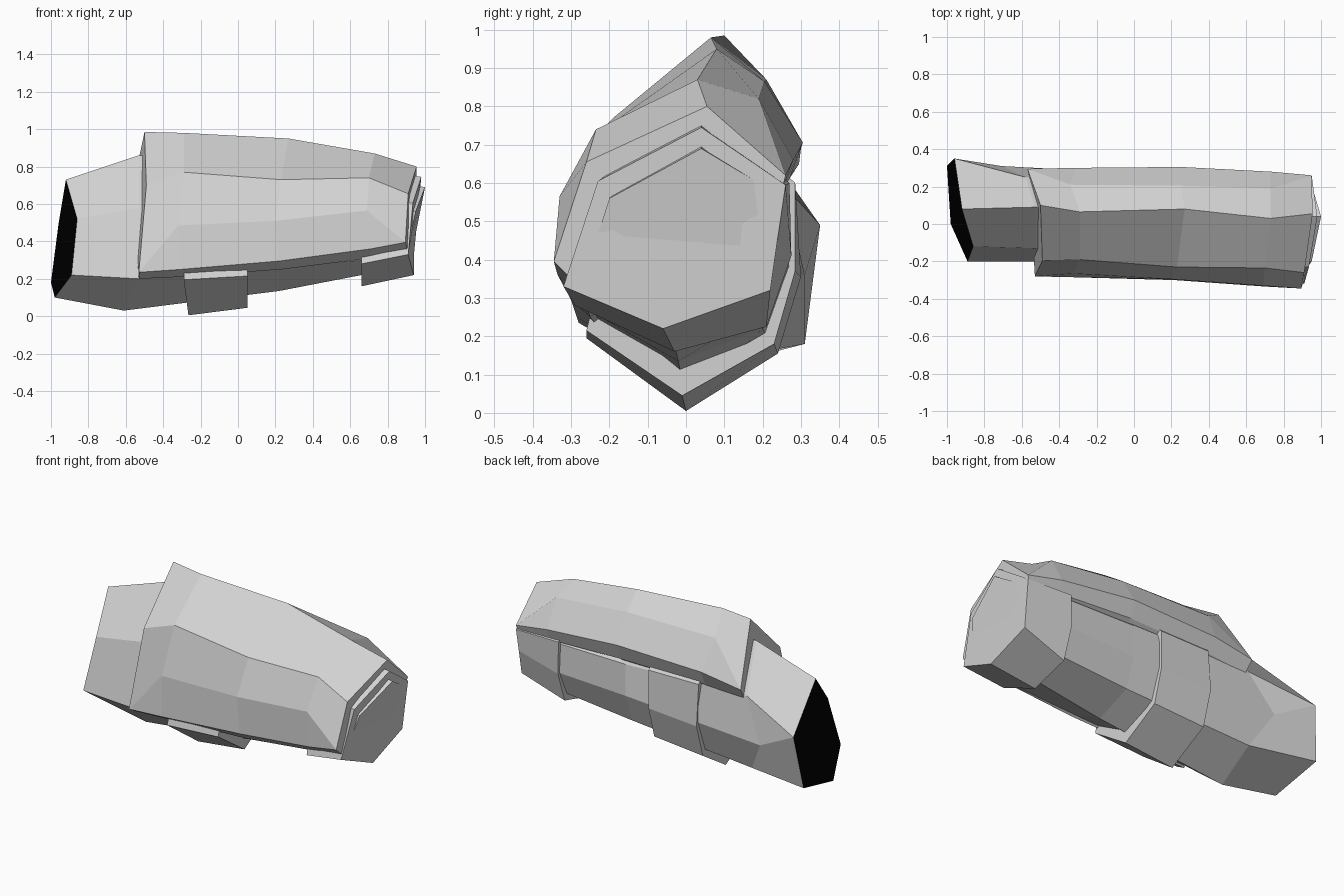
import bpy, bmesh

cube = bpy.data.objects.get("Cube")
if cube:
    bpy.data.objects.remove(cube, do_unlink=True)


def material(name, color):
    mat = bpy.data.materials.new(name)
    mat.use_nodes = True
    mat.diffuse_color = color
    mat.node_tree.nodes["Principled BSDF"].inputs["Base Color"].default_value = color
    return mat


GREY = material("light grey", (0.65, 0.65, 0.65, 1))
BLACK = material("black", (0.0, 0.0, 0.0, 1))


def loft(name, rails, black_start=False):
    """Skin lengthwise rails (one per corner of the section) and cap both ends."""
    bm = bmesh.new()
    grid = [[bm.verts.new(p) for p in rail] for rail in rails]
    n, stations = len(grid), len(grid[0])
    for i in range(n):
        a, b = grid[i], grid[(i + 1) % n]
        for j in range(stations - 1):
            bm.faces.new((a[j], a[j + 1], b[j + 1], b[j]))
    start = bm.faces.new([rail[0] for rail in grid])
    bm.faces.new([rail[-1] for rail in reversed(grid)])
    if black_start:
        start.material_index = 1
    # Rails that meet at a corner share one vertex there
    bmesh.ops.remove_doubles(bm, verts=bm.verts, dist=0.001)
    bmesh.ops.recalc_face_normals(bm, faces=bm.faces)
    mesh = bpy.data.meshes.new(name)
    bm.to_mesh(mesh)
    bm.free()
    mesh.materials.append(GREY)
    if black_start:
        mesh.materials.append(BLACK)
    obj = bpy.data.objects.new(name, mesh)
    bpy.context.collection.objects.link(obj)
    return obj


# Inner forearm, with a dark elbow opening at its -x end
loft("forearm", [
    [(-.92, .08, .73), (-.53, .09, .86), (.22, .06, .80), (.66, .04, .75), (1.0, .04, .69)],      # top
    [(-.86, -.12, .52), (-.53, -.13, .58), (.22, -.17, .58), (.66, -.18, .60), (.95, -.20, .56)],  # front upper
    [(-.89, -.20, .22), (-.53, -.20, .20), (.22, -.24, .26), (.66, -.26, .30), (.90, -.27, .34)],  # front lower
    [(-.98, .00, .10), (-.61, .00, .03), (.22, -.02, .135), (.66, -.04, .22), (.93, -.06, .26)],   # bottom
    [(-1.0, .31, .18), (-.60, .23, .165), (.22, .20, .22), (.66, .19, .26), (.93, .18, .34)],      # back lower
    [(-.96, .35, .49), (-.71, .31, .36), (.22, .26, .39), (.66, .26, .41), (.94, .23, .47)],       # back middle
    [(-.96, .35, .49), (-.58, .25, .60), (.22, .26, .58), (.66, .25, .58), (.94, .24, .57)],       # back upper
], black_start=True)

# Armour shell over the top and front
loft("armour_shell", [
    [(-.53, -.22, .20), (-.31, -.22, .21), (.23, -.25, .25), (.71, -.27, .31), (.91, -.29, .34)],      # front lip
    [(-.53, -.28, .235), (-.31, -.285, .25), (.22, -.30, .295), (.71, -.335, .36), (.895, -.345, .395)],  # front rim
    [(-.53, -.28, .235), (-.32, -.265, .485), (.20, -.295, .51), (.69, -.33, .565), (.895, -.345, .395)],  # front panel
    [(-.49, -.195, .70), (-.29, -.19, .77), (.23, -.23, .73), (.70, -.235, .74), (.91, -.26, .655)],   # front crease
    [(-.50, .10, .985), (-.29, .065, .98), (.27, .08, .95), (.73, .03, .87), (.955, .055, .80)],       # ridge
    [(-.57, .295, .65), (-.34, .21, .87), (.25, .205, .865), (.73, .19, .82), (.95, .26, .62)],        # back panel
    [(-.57, .295, .65), (-.31, .30, .69), (.25, .305, .705), (.73, .28, .66), (.95, .26, .62)],        # back rim
    [(-.56, .25, .58), (-.31, .26, .60), (.25, .27, .61), (.73, .255, .59), (.94, .25, .58)],          # back lip
])

# Strap around the middle of the forearm
loft("middle_strap", [
    [(-.28, .08, .82), (.05, .07, .80)],
    [(-.28, -.15, .58), (.05, -.17, .58)],
    [(-.29, -.26, .195), (.05, -.26, .215)],
    [(-.265, .00, .005), (.05, -.01, .045)],
    [(-.28, .24, .155), (.05, .23, .18)],
    [(-.28, .30, .355), (.05, .285, .37)],
    [(-.28, .28, .60), (.05, .285, .60)],
])

# Wrist cuff, closed by a sloping end face
loft("wrist_cuff", [
    [(.66, .04, .79), (.98, .04, .745)],
    [(.66, -.21, .62), (.935, -.23, .605)],
    [(.66, -.29, .28), (.91, -.32, .33)],
    [(.66, -.03, .16), (.94, -.06, .22)],
    [(.66, .21, .225), (.94, .22, .32)],
    [(.66, .275, .41), (.945, .24, .46)],
    [(.66, .27, .60), (.95, .26, .595)],
])
